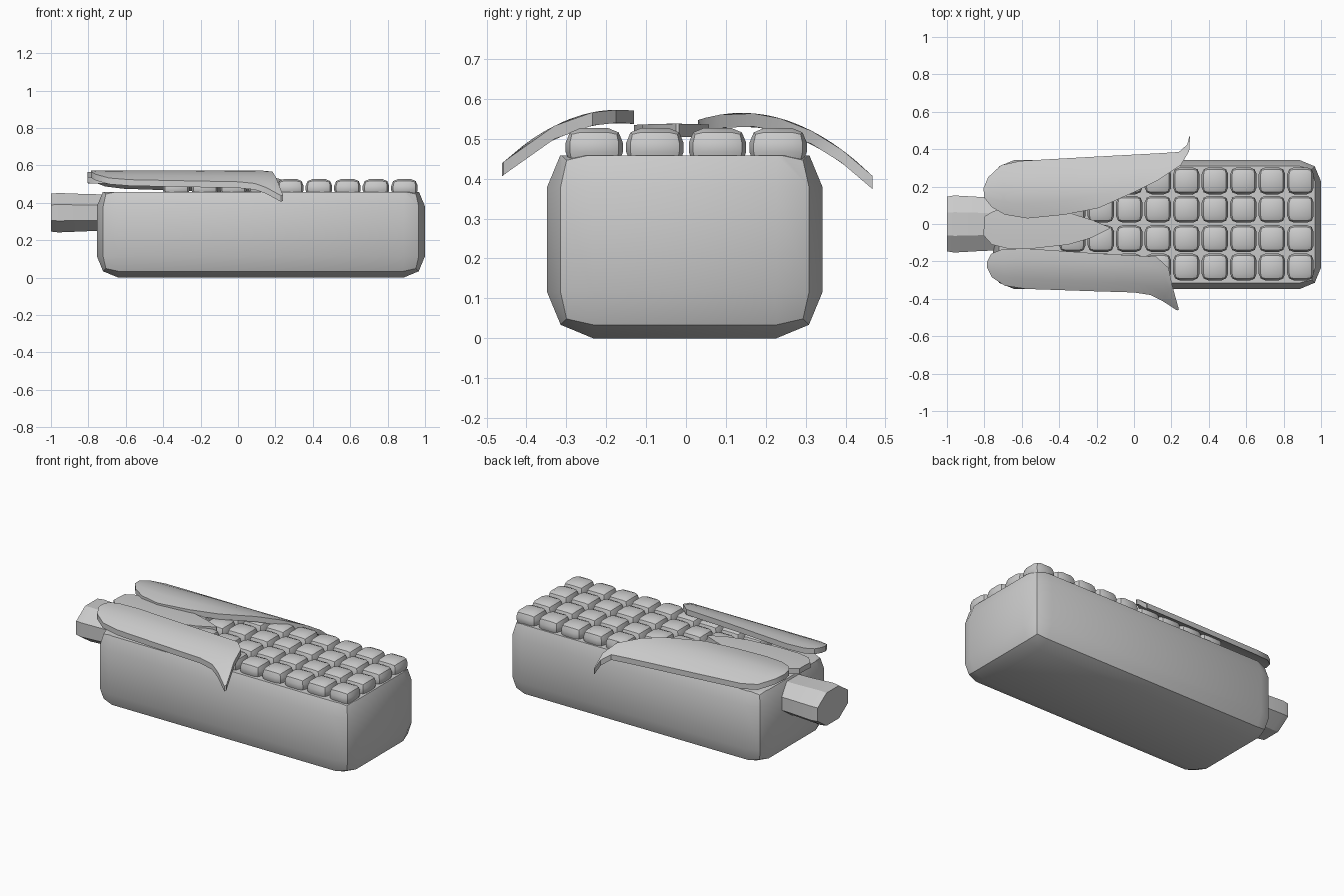
import bpy, bmesh, math
from mathutils import Vector

if "Cube" in bpy.data.objects:
    bpy.data.objects.remove(bpy.data.objects["Cube"])


def finish(bm, name, angle=35):
    bmesh.ops.recalc_face_normals(bm, faces=bm.faces[:])
    mesh = bpy.data.meshes.new(name)
    bm.to_mesh(mesh)
    bm.free()
    ob = bpy.data.objects.new(name, mesh)
    bpy.context.collection.objects.link(ob)
    bpy.ops.object.select_all(action='DESELECT')
    ob.select_set(True)
    bpy.context.view_layer.objects.active = ob
    bpy.ops.object.shade_smooth_by_angle(angle=math.radians(angle))
    return ob


def rounded_box(bm, lo, hi, width, segments=2):
    lo, hi = Vector(lo), Vector(hi)
    verts = bmesh.ops.create_cube(bm, size=1)['verts']
    for v in verts:
        v.co = Vector(((hi[i] + lo[i]) / 2 + v.co[i] * (hi[i] - lo[i]) for i in range(3)))
    edges = list({e for v in verts for e in v.link_edges})
    bmesh.ops.bevel(bm, geom=edges, offset=width, segments=segments,
                    profile=0.5, affect='EDGES')


def leaf(name, pairs, peak_y, peak_z, curve, thick=0.033, across=5):
    """Arched husk leaf; pairs are (outer x, y, inner x, y) stations along it."""
    bm = bmesh.new()
    rows = []
    for ox, oy, ix, iy in pairs:
        row = []
        for k in range(across):
            t = k / (across - 1)
            x, y = ox + (ix - ox) * t, oy + (iy - oy) * t
            row.append(bm.verts.new((x, y, peak_z - curve * (y - peak_y) ** 2)))
        rows.append(row)
    for a, b in zip(rows, rows[1:]):
        for k in range(across - 1):
            bm.faces.new((a[k], a[k + 1], b[k + 1], b[k]))
    geom = bmesh.ops.extrude_face_region(bm, geom=bm.faces[:], use_keep_orig=True)['geom']
    for v in geom:
        if isinstance(v, bmesh.types.BMVert):
            v.co.z -= thick
    return finish(bm, name)


# Cob body: rounded block sliced flat on top
bm = bmesh.new()
rounded_box(bm, (-0.755, -0.348, 0), (1.0, 0.342, 0.495), 0.115)
bmesh.ops.bisect_plane(bm, geom=bm.verts[:] + bm.edges[:] + bm.faces[:],
                       plane_co=(0, 0, 0.458), plane_no=(0, 0, 1), clear_outer=True)
bmesh.ops.holes_fill(bm, edges=[e for e in bm.edges if e.is_boundary])
finish(bm, "cob_body")

# Kernels: four rows on the top face
bm = bmesh.new()
for col in range(9):
    x = 0.89 - 0.1525 * col
    for y in (-0.23, -0.078, 0.079, 0.231):
        rounded_box(bm, (x - 0.071, y - 0.072, 0.43), (x + 0.071, y + 0.072, 0.527), 0.037)
finish(bm, "kernels", 40)

# Stalk: octagonal, slightly flared toward the end
bm = bmesh.new()
rings = []
for x, s in ((-0.70, 0.93), (-0.80, 0.94), (-0.96, 1.0), (-1.0, 0.96)):
    ring = []
    for k in range(8):
        a = math.radians(22.5 + 45 * k)
        ring.append(bm.verts.new((x, 0.165 * s * math.cos(a), 0.347 + 0.114 * s * math.sin(a))))
    rings.append(ring)
for a, b in zip(rings, rings[1:]):
    for k in range(8):
        bm.faces.new((a[k], a[(k + 1) % 8], b[(k + 1) % 8], b[k]))
bm.faces.new(rings[0])
bm.faces.new(rings[-1])
finish(bm, "stalk", 30)

# Husk leaves
leaf("husk_leaf_back", [
    (-0.805, 0.19, -0.80, 0.14), (-0.78, 0.25, -0.76, 0.09), (-0.71, 0.315, -0.69, 0.05),
    (-0.61, 0.337, -0.57, 0.03), (-0.35, 0.352, -0.37, 0.05), (-0.15, 0.363, -0.19, 0.085),
    (0.0, 0.371, 0.0, 0.17), (0.13, 0.378, 0.13, 0.235), (0.24, 0.385, 0.25, 0.315),
    (0.285, 0.425, 0.295, 0.39), (0.295, 0.468, 0.30, 0.468)], 0.14, 0.565, 1.47)
leaf("husk_leaf_front", [
    (-0.785, -0.235, -0.785, -0.2), (-0.76, -0.285, -0.765, -0.16), (-0.69, -0.33, -0.71, -0.137),
    (-0.58, -0.347, -0.59, -0.13), (-0.2, -0.36, -0.2, -0.157), (0.0, -0.366, 0.12, -0.175),
    (0.09, -0.38, 0.185, -0.235), (0.15, -0.41, 0.205, -0.33), (0.23, -0.462, 0.24, -0.457)],
     -0.17, 0.573, 1.58)
leaf("husk_leaf_middle", [
    (-0.805, -0.06, -0.80, 0.04), (-0.76, -0.11, -0.75, 0.07), (-0.68, -0.13, -0.66, 0.08),
    (-0.53, -0.13, -0.5, 0.08), (-0.35, -0.11, -0.33, 0.055), (-0.23, -0.075, -0.22, 0.02),
    (-0.13, -0.025, -0.13, -0.018)], -0.03, 0.538, 0.3)
